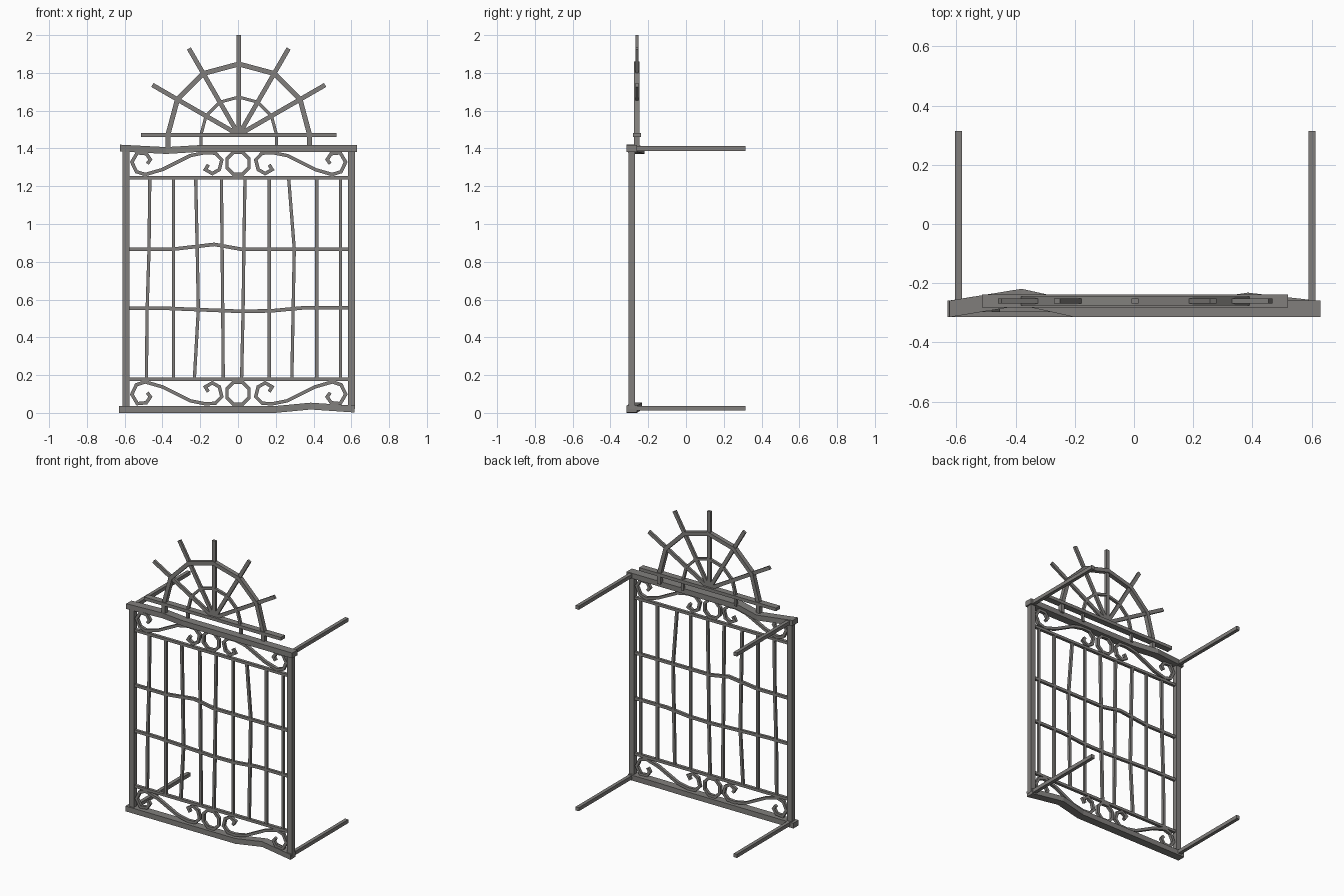
import bpy, bmesh, math
from mathutils import Vector

if "Cube" in bpy.data.objects:
    bpy.data.objects.remove(bpy.data.objects["Cube"])

Y = -0.287      # plane of the grille
FY = -0.26      # plane of the fan crest
DX = 0.004      # grille sits slightly right of the rails' centre

iron = bpy.data.materials.new("dark_iron")
iron.diffuse_color = (0.22, 0.212, 0.203, 1)
iron.use_nodes = True
iron.node_tree.nodes["Principled BSDF"].inputs["Base Color"].default_value = iron.diffuse_color


def sweep(name, pts, w, d, y=Y, closed=False, dx=DX):
    """Mitred flat bar along (x, z[, dy]) points; w in the xz plane, d along y."""
    P = [Vector((p[0] + dx, p[1])) for p in pts]
    off = [p[2] if len(p) > 2 else 0 for p in pts]
    n = len(P)
    bm = bmesh.new()
    rings = []
    for i in range(n):
        a = P[i] - P[i - 1] if (i or closed) else P[1] - P[0]
        b = P[(i + 1) % n] - P[i] if (i < n - 1 or closed) else a
        a, b = a.normalized(), b.normalized()
        t = (a + b).normalized()
        s = Vector((-t.y, t.x)) * (w / 2 / max(t.dot(a), 0.5))
        ring = []
        for k, e in ((1, -1), (1, 1), (-1, 1), (-1, -1)):
            q = P[i] + s * k
            ring.append(bm.verts.new((q.x, y + off[i] + e * d / 2, q.y)))
        rings.append(ring)
    for i in range(n if closed else n - 1):
        r, q = rings[i], rings[(i + 1) % n]
        for j in range(4):
            bm.faces.new((r[j], r[(j + 1) % 4], q[(j + 1) % 4], q[j]))
    if not closed:
        bm.faces.new(rings[0])
        bm.faces.new(rings[-1])
    bmesh.ops.recalc_face_normals(bm, faces=bm.faces)
    me = bpy.data.meshes.new(name)
    bm.to_mesh(me)
    bm.free()
    me.materials.append(iron)
    ob = bpy.data.objects.new(name, me)
    bpy.context.collection.objects.link(ob)
    return ob


# Heavy outer frame, with a dent in the top and bottom rails
sweep("top_rail", [(-0.625, 1.402), (-0.38, 1.389, 0.04), (-0.2, 1.4), (0.63, 1.4)],
      0.036, 0.056, dx=0)
sweep("bottom_rail", [(-0.63, 0.0185), (0.2, 0.0185), (0.385, 0.036, 0.027), (0.618, 0.02)],
      0.036, 0.056, dx=0)
for s in (-1, 1):
    sweep("side_post", [(s * 0.597, 0.02), (s * 0.597, 1.395)], 0.037, 0.035)
    # Wall mounting arms
    for z in (0.024, 1.4):
        sweep("wall_arm", [(s * 0.597 - 0.012, z), (s * 0.597 + 0.012, z)],
              0.025, 0.585, y=0.0225)

# Band rails and bent cross bars
for z in (0.178, 1.244):
    sweep("band_rail", [(-0.585, z), (0.585, z)], 0.018, 0.02)
sweep("upper_cross_bar", [(-0.585, 0.867), (-0.345, 0.867), (-0.13, 0.892),
                          (0.01, 0.867), (0.585, 0.867)], 0.019, 0.018)
sweep("lower_cross_bar", [(-0.585, 0.555), (-0.42, 0.555), (0.0, 0.538), (0.17, 0.54),
                          (0.34, 0.556), (0.585, 0.556)], 0.019, 0.018)

# Upright bars, x at four heights
heights = (1.244, 0.868, 0.55, 0.178)
bars = [(-.471, -.475, -.485, -.489), (-.346,) * 4, (-.228, -.22, -.214, -.235),
        (-.092, -.088, -.085, -.082), (.033, .027, .023, .015), (.161,) * 4,
        (.264, .294, .288, .281), (.413,) * 4, (.539,) * 4]
for b in bars:
    sweep("upright_bar", list(zip(b, heights)), 0.017, 0.017)

# Scrolls and rings in the two bands
scroll = [(.484, -.003), (.468, .019), (.489, .05), (.537, .055), (.566, .006), (.542, -.045),
          (.495, -.06), (.405, -.034), (.257, .04), (.177, .056), (.124, .053), (.09, .018),
          (.103, -.034), (.14, -.055), (.177, -.034), (.161, -.008)]
for zc, f in ((1.322, 1), (0.104, -1)):
    for s in (-1, 1):
        sweep("scroll", [(s * x, zc + f * z) for x, z in scroll], 0.018, 0.02)
    ring = [(0.063 * math.cos(math.radians(a + 22.5)), zc + 0.063 * math.sin(math.radians(a + 22.5)))
            for a in range(0, 360, 45)]
    sweep("ring", ring, 0.018, 0.02, dx=0, closed=True)

# Fan crest: base bar, arches with short legs, spokes
C = 1.472


def polar(r, a):
    return (r * math.cos(math.radians(a)), C + r * math.sin(math.radians(a)))


sweep("fan_base", [(-0.517, C), (0.517, C)], 0.022, 0.043, y=FY)
for name, r, w, d in (("outer_arch", 0.375, 0.026, 0.03), ("inner_arch", 0.2, 0.016, 0.018)):
    arc = [polar(r, a) for a in range(0, 181, 30)]
    sweep(name, [(r, 1.405)] + arc + [(-r, 1.405)], w, d, y=FY)
for a in range(30, 151, 30):
    sweep("fan_spoke", [polar(0, a), polar(2 - C, a)], 0.024, 0.016, y=FY)
